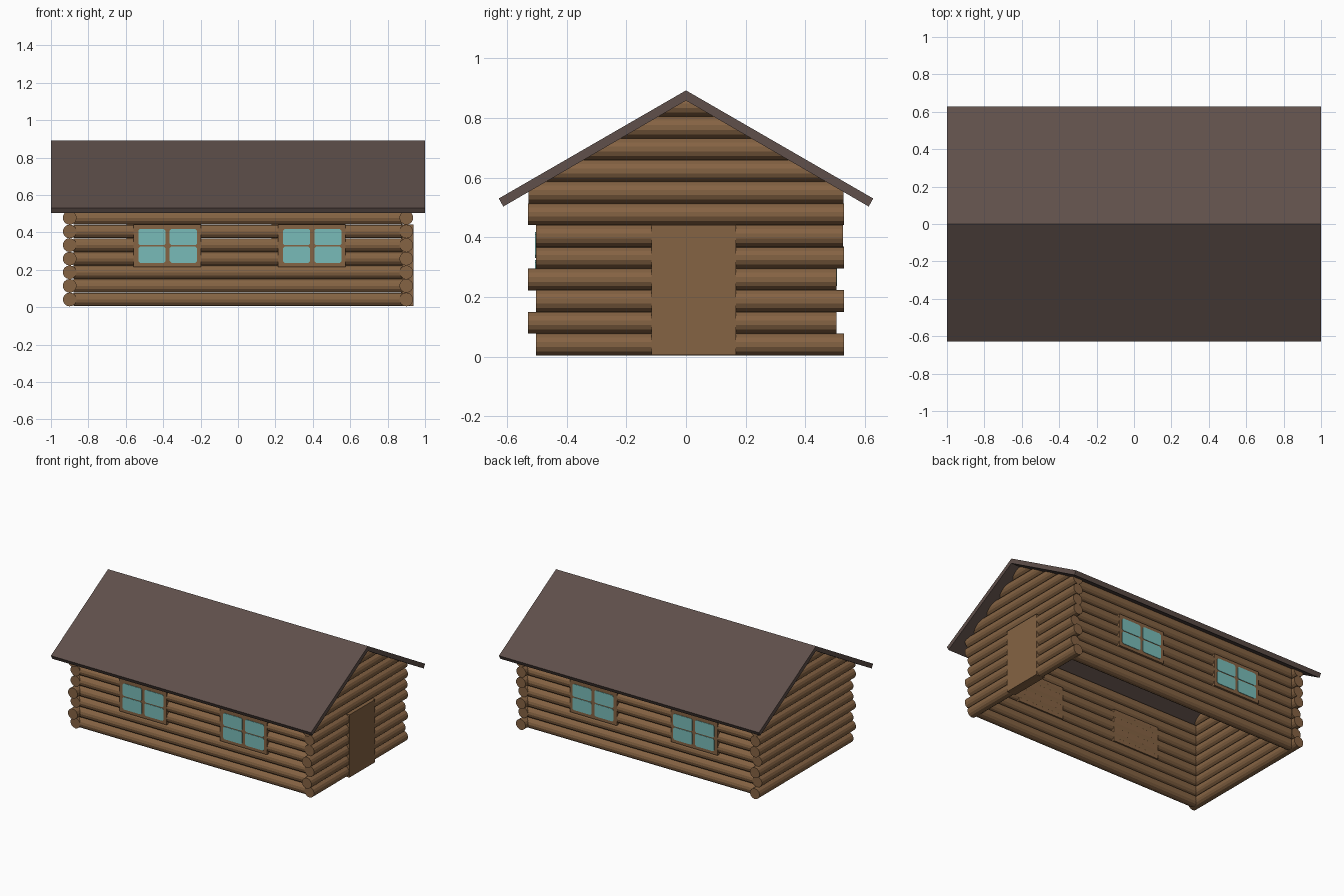
import bpy, bmesh, math
from mathutils import Matrix, Vector

if "Cube" in bpy.data.objects:
    bpy.data.objects.remove(bpy.data.objects["Cube"])


def material(name, rgb):
    m = bpy.data.materials.new(name)
    m.diffuse_color = (*rgb, 1)
    m.use_nodes = True
    m.node_tree.nodes["Principled BSDF"].inputs["Base Color"].default_value = m.diffuse_color
    return m


WOOD = material("log brown", (0.235, 0.125, 0.056))
ROOF = material("roof dark brown", (0.115, 0.079, 0.069))
GLASS = material("window teal", (0.19, 0.50, 0.48))

R, PITCH, Z0 = 0.0368, 0.0727, 0.041      # log radius, row spacing, first row
RIDGE, SLOPE = 0.858, math.tan(math.radians(30))   # underside of roof


def finish(bm, name, mat):
    bmesh.ops.recalc_face_normals(bm, faces=bm.faces[:])
    me = bpy.data.meshes.new(name)
    bm.to_mesh(me)
    bm.free()
    me.materials.append(mat)
    ob = bpy.data.objects.new(name, me)
    bpy.context.collection.objects.link(ob)
    return ob


def log(name, axis, a, b, across, z, clip=False):
    """Log along axis from a to b, optionally trimmed under the roof."""
    bm = bmesh.new()
    bmesh.ops.create_cone(bm, cap_ends=True, segments=14, radius1=R, radius2=R, depth=b - a)
    mid = (a + b) / 2
    if axis == 'X':
        m = Matrix.Translation((mid, across, z)) @ Matrix.Rotation(math.pi / 2, 4, 'Y')
    else:
        m = Matrix.Translation((across, mid, z)) @ Matrix.Rotation(math.pi / 2, 4, 'X')
    bm.transform(m)
    if clip:
        for s in (-1, 1):
            cut = bmesh.ops.bisect_plane(
                bm, geom=bm.verts[:] + bm.edges[:] + bm.faces[:], plane_co=(0, 0, RIDGE),
                plane_no=(0, s * SLOPE, 1), clear_outer=True)
            edges = [e for e in cut['geom_cut'] if isinstance(e, bmesh.types.BMEdge)]
            if edges:
                bmesh.ops.holes_fill(bm, edges=edges)
    finish(bm, name, WOOD)


def box(name, lo, hi, mat):
    bm = bmesh.new()
    bmesh.ops.create_cube(bm, size=1)
    lo, hi = Vector(lo), Vector(hi)
    for v in bm.verts:
        v.co = Vector((c + 0.5) * (h - l) + l for c, l, h in zip(v.co, lo, hi))
    return finish(bm, name, mat)


# Long walls, front and back
for row in range(8):
    for side, y in (("front", -0.465), ("back", 0.466)):
        log(f"{side}_wall_log", 'X', -0.88, 0.88, y, Z0 + row * PITCH)

# End walls with staggered log ends, trimmed in the gables
for side, x in (("left", -0.9), ("right", 0.9)):
    for row in range(12):
        a, b = (-0.502, 0.53) if row % 2 == 0 else (-0.53, 0.504)
        if row == 5:
            a, b = -0.502, 0.526
        elif row == 6:
            a, b = -0.53, 0.53
        elif row == 7:
            a, b = -0.528, 0.528
        log(f"{side}_wall_log", 'Y', a, b, x, Z0 + row * PITCH, clip=row >= 6)

# Roof: folded slab extruded along the ridge
bm = bmesh.new()
profile = [(0, 0.892), (0.627, 0.53), (0.612, 0.503), (0, RIDGE), (-0.612, 0.503), (-0.627, 0.53)]
ends = [[bm.verts.new((x, y, z)) for y, z in profile] for x in (-1, 1)]
for i in range(6):
    j = (i + 1) % 6
    bm.faces.new((ends[0][i], ends[0][j], ends[1][j], ends[1][i]))
for e in ends:
    bm.faces.new((e[0], e[1], e[2], e[3]))
    bm.faces.new((e[0], e[3], e[4], e[5]))
finish(bm, "roof", ROOF)

# Door in the right wall
box("door", (0.872, -0.115, 0.005), (0.938, 0.168, 0.441), WOOD)


def pane(x0, x1, z0, z1, y, s):
    """Thin glass plate with chamfered corners."""
    c, bm = 0.009, bmesh.new()
    pts = [(x0 + c, z0), (x1 - c, z0), (x1, z0 + c), (x1, z1 - c),
           (x1 - c, z1), (x0 + c, z1), (x0, z1 - c), (x0, z0 + c)]
    f = bm.faces.new([bm.verts.new((x, y, z)) for x, z in pts])
    ext = bmesh.ops.extrude_face_region(bm, geom=[f])
    for v in ext['geom']:
        if isinstance(v, bmesh.types.BMVert):
            v.co.y += s * 0.004
    finish(bm, "window_pane", GLASS)


# Windows: wooden block through the wall with four panes outside
for s, starts in ((-1, (-0.558, 0.215)), (1, (0.18, -0.595))):
    for x in starts:
        y_in, y_out = s * 0.432, s * 0.503
        box("window_frame", (x, min(y_in, y_out), 0.215), (x + 0.36, max(y_in, y_out), 0.442), WOOD)
        for px in (0.025, 0.193):
            for z0, z1 in ((0.237, 0.324), (0.331, 0.418)):
                pane(x + px, x + px + 0.146, z0, z1, y_out - s * 0.001, s)
